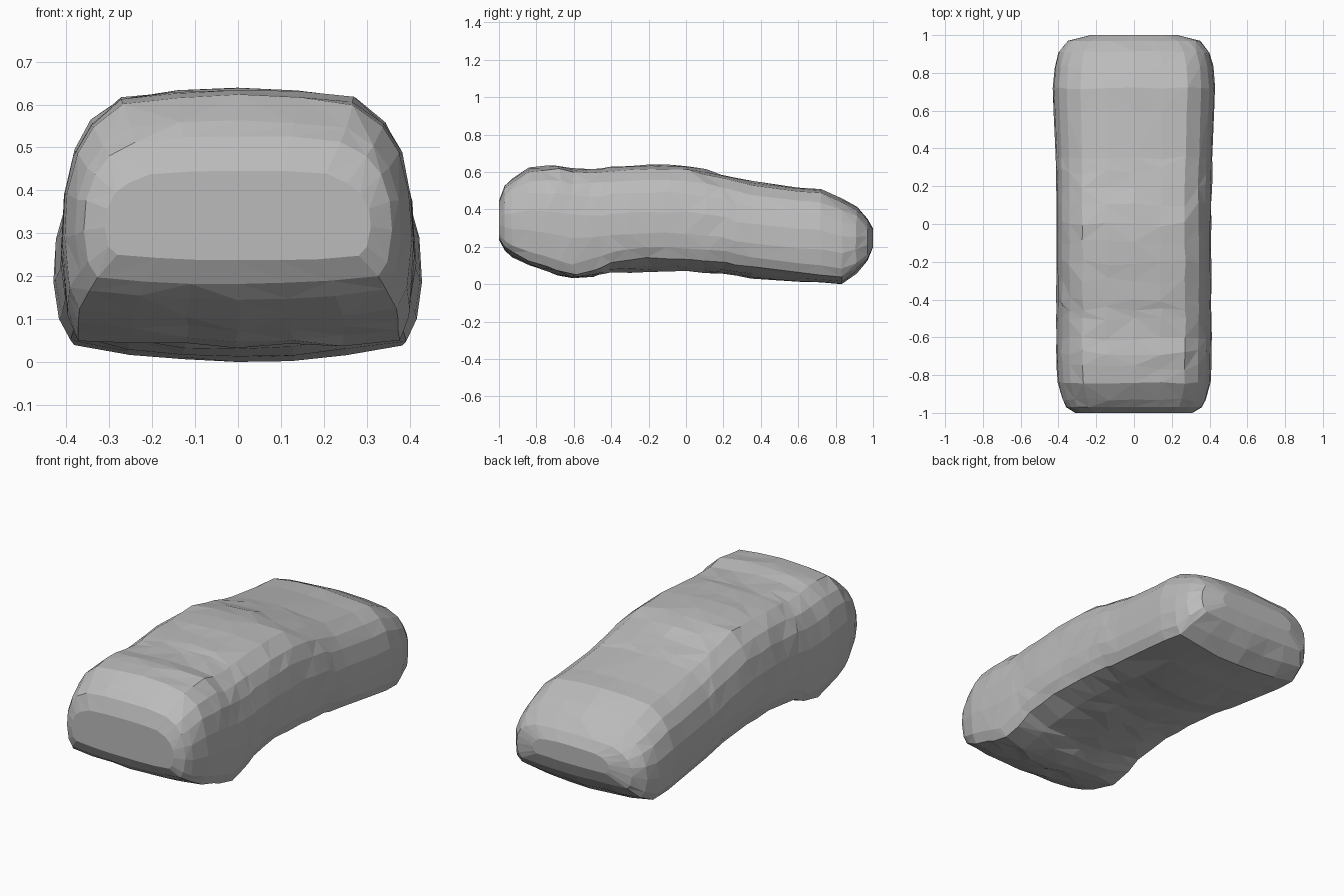
import bpy, bmesh, random
from mathutils import Vector

random.seed(7)
if "Cube" in bpy.data.objects:
    bpy.data.objects.remove(bpy.data.objects["Cube"], do_unlink=True)

stone = bpy.data.materials.new("stone grey")
stone.use_nodes = True
grey = (0.5, 0.5, 0.5, 1)
stone.diffuse_color = grey
stone.node_tree.nodes["Principled BSDF"].inputs["Base Color"].default_value = grey

# Stations along the body: y, half width, bottom, top, height of lower corner
STATIONS = [
    (-1.0, .31, .24, .45, .06), (-.97, .36, .185, .53, .05),
    (-.93, .38, .15, .565, .05), (-.84, .405, .105, .625, .04),
    (-.68, .412, .055, .64, .03), (-.6, .412, .04, .625, .02),
    (-.5, .41, .045, .622, .05), (-.4, .41, .065, .63, .1),
    (-.2, .41, .072, .643, .12), (0, .41, .072, .638, .12),
    (.2, .412, .06, .59, .12), (.35, .415, .035, .553, .12),
    (.6, .425, .015, .52, .1), (.72, .43, .012, .51, .08),
    (.83, .42, .005, .46, .08), (.91, .4, .06, .415, .06),
    (.97, .35, .13, .355, .05), (1.0, .23, .2, .3, .05)]


def section(corner):
    """Right half of the cross-section, as fractions of width and height."""
    return [(0, 0), (.3, .005), (.6, corner * .35), (.91, corner),
            (.97, corner + .1), (1, .36), (.985, .56), (.925, .74),
            (.83, .86), (.66, .96), (.35, .99), (0, 1)]


def station_at(y):
    for a, b in zip(STATIONS, STATIONS[1:]):
        if a[0] <= y <= b[0]:
            t = (y - a[0]) / (b[0] - a[0])
            return [p + (q - p) * t for p, q in zip(a, b)]


# Extra rings make the middle more finely faceted than the ends
rings = sorted({s[0] for s in STATIONS} | {-.76, -.45, -.3, -.1, .1, .28})

# Loft the rounded body through all rings
bm = bmesh.new()
loops = []
for y in rings:
    _, width, low, high, corner = station_at(y)
    half = section(corner)
    outline = half + [(-u, v) for u, v in half[-2:0:-1]]
    rough = .009 if -.8 < y < .35 else .004
    loop = []
    for u, v in outline:
        dx, dy, dz = (random.uniform(-rough, rough) for _ in range(3))
        if abs(y) > .95:
            dy = 0
        # keep the outer skin within its envelope
        x = u * width + dx * (1 - .7 * abs(u))
        z = low + v * (high - low) + dz * .6
        loop.append(bm.verts.new((x, y + dy * 2, z)))
    loops.append(loop)
for a, b in zip(loops, loops[1:]):
    n = len(a)
    for i in range(n):
        j = (i + 1) % n
        # alternate diagonals irregularly for a chipped surface
        if random.random() < .5:
            bm.faces.new((a[i], a[j], b[j]))
            bm.faces.new((a[i], b[j], b[i]))
        else:
            bm.faces.new((a[i], a[j], b[i]))
            bm.faces.new((a[j], b[j], b[i]))

# Blunt end caps
for loop in (loops[0], loops[-1]):
    centre = sum((v.co for v in loop), Vector()) / len(loop)
    hub = bm.verts.new(centre)
    for i, v in enumerate(loop):
        bm.faces.new((v, loop[(i + 1) % len(loop)], hub))
bmesh.ops.recalc_face_normals(bm, faces=bm.faces)

# Stand it on the ground
floor = min(v.co.z for v in bm.verts)
bmesh.ops.translate(bm, verts=bm.verts, vec=(0, 0, -floor))

mesh = bpy.data.meshes.new("stone_body")
bm.to_mesh(mesh)
bm.free()
mesh.materials.append(stone)
body = bpy.data.objects.new("stone_body", mesh)
bpy.context.collection.objects.link(body)
